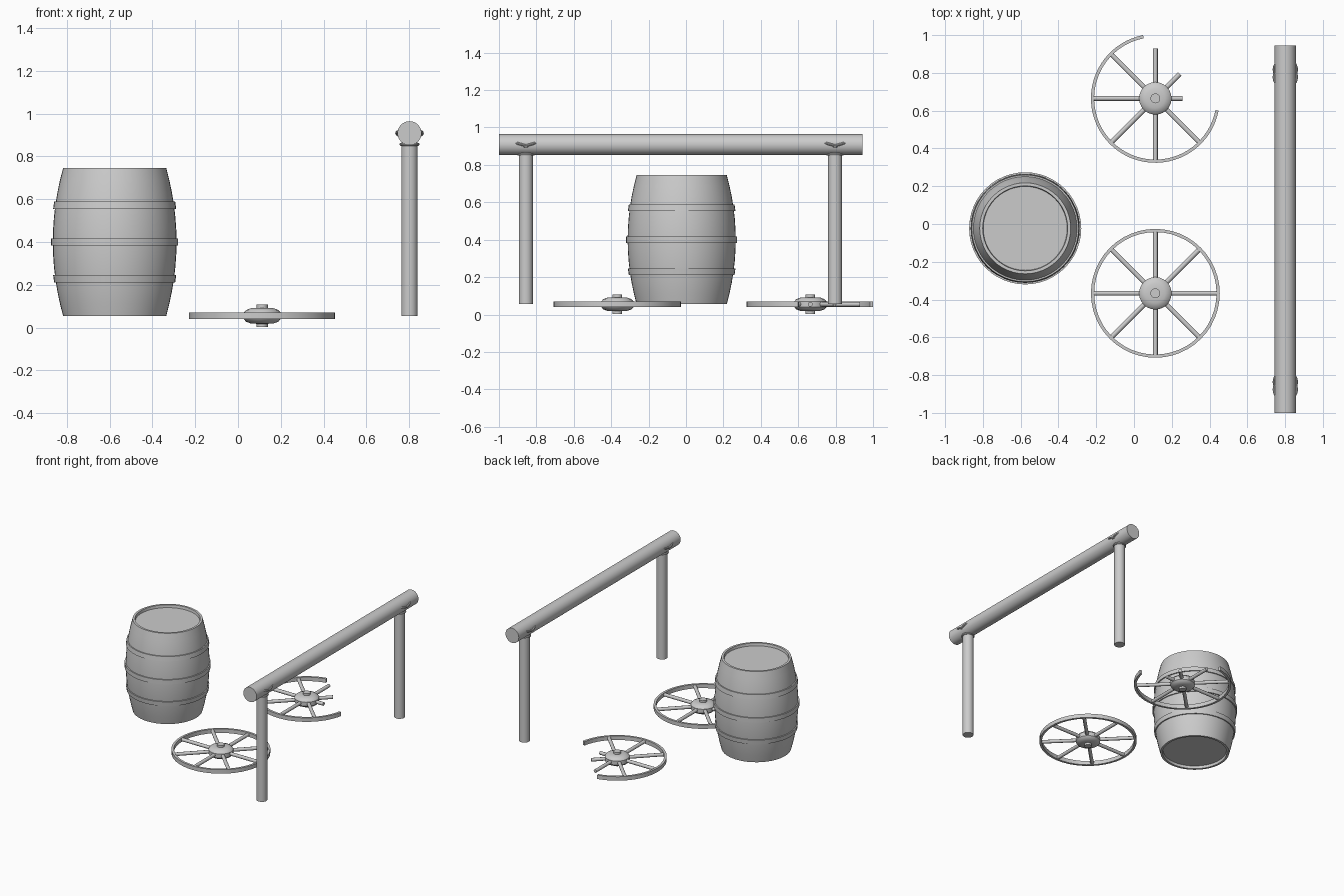
import bpy, bmesh
from math import sin, cos, pi, radians
from mathutils import Vector

if "Cube" in bpy.data.objects:
    bpy.data.objects.remove(bpy.data.objects["Cube"])


def finish(name, bm):
    bmesh.ops.recalc_face_normals(bm, faces=bm.faces)
    mesh = bpy.data.meshes.new(name)
    bm.to_mesh(mesh)
    bm.free()
    ob = bpy.data.objects.new(name, mesh)
    bpy.context.collection.objects.link(ob)
    bpy.context.view_layer.objects.active = ob
    for o in bpy.context.selected_objects:
        o.select_set(False)
    ob.select_set(True)
    bpy.ops.object.shade_smooth_by_angle(angle=radians(35))
    return ob


def lathe(name, profile, at, a0=0, a1=360, n=48, closed=False):
    """Turn an (r, z) profile about z; profile points with r = 0 become poles."""
    bm = bmesh.new()
    full = a1 - a0 == 360
    rows = []
    for i in range(n if full else n + 1):
        a = radians(a0 + (a1 - a0) * i / n)
        rows.append([bm.verts.new((at[0] + r * cos(a), at[1] + r * sin(a), at[2] + z))
                     for r, z in profile])
    m = len(profile)
    for i in range(n):
        p, q = rows[i], rows[(i + 1) % len(rows)]
        for j in range(m if closed else m - 1):
            k = (j + 1) % m
            bm.faces.new((p[j], q[j], q[k], p[k]))
    if not full:
        bm.faces.new(rows[0])
        bm.faces.new(rows[-1])
    bmesh.ops.remove_doubles(bm, verts=bm.verts, dist=1e-5)
    return finish(name, bm)


def rod(name, a, b, r, n=24):
    a, b = Vector(a), Vector(b)
    bm = bmesh.new()
    bmesh.ops.create_cone(bm, cap_ends=True, segments=n, radius1=r, radius2=r, depth=(b - a).length)
    bmesh.ops.rotate(bm, verts=bm.verts, matrix=(b - a).to_track_quat('Z', 'Y').to_matrix())
    bmesh.ops.translate(bm, verts=bm.verts, vec=(a + b) / 2)
    return finish(name, bm)


def rope(name, at, major, rot=(0, 0, 0), minor=0.007):
    circle = [(major + minor * cos(2 * pi * k / 8), minor * sin(2 * pi * k / 8)) for k in range(8)]
    ob = lathe(name, circle, (0, 0, 0), n=32, closed=True)
    ob.location, ob.rotation_euler = at, rot


# Barrel: bulged body with recessed lids, three hoops
BX, BY, BZ, H = -0.576, -0.023, 0.4, 0.345


def bulge(z):
    return 0.289 - 0.048 * (z / H) ** 2


wall = [(bulge(z), z) for z in [H * (k / 6 - 1) for k in range(13)]]
body = [(0, -H + 0.02), (0.222, -H + 0.02), (0.225, -H)] + wall + [(0.225, H), (0.222, H - 0.02), (0, H - 0.02)]
lathe("barrel_body", body, (BX, BY, BZ))
for name, z in (("lower", -0.172), ("middle", 0), ("upper", 0.171)):
    lo, hi = z - 0.017, z + 0.017
    lathe("barrel_hoop_" + name,
          [(bulge(lo) - 0.01, lo), (bulge(lo) + 0.008, lo), (bulge(hi) + 0.008, hi), (bulge(hi) - 0.01, hi)],
          (BX, BY, BZ), closed=True)


# Wheels: rim band, turned hub with axle stub, round spokes
def wheel(name, cx, cy, a0, a1, lengths):
    c = (cx, cy, 0.055)
    lathe(name + "_rim", [(0.324, -0.015), (0.341, -0.015), (0.341, 0.015), (0.324, 0.015)],
          c, a0, a1, n=48, closed=True)
    half = [(0.086, 0.015), (0.076, 0.027), (0.052, 0.036), (0.026, 0.037), (0.026, 0.052), (0, 0.052)]
    lathe(name + "_hub", [(r, -z) for r, z in reversed(half)] + half, c, n=24)
    for i in range(8):
        d = Vector((cos(i * pi / 4), sin(i * pi / 4), 0))
        rod(f"{name}_spoke_{i + 1}", Vector(c) + d * 0.06, Vector(c) + d * lengths.get(i, 0.33), 0.0128, 12)


wheel("whole_wheel", 0.113, -0.367, 0, 360, {})
wheel("broken_wheel", 0.113, 0.665, 101, 349, {0: 0.143, 1: 0.183, 2: 0.265})

# Hitching rail: beam, two posts, rope lashings
RX, RZ = 0.801, 0.908
rod("rail_beam", (RX, -1, RZ), (RX, 0.945, RZ), 0.056, 32)
for name, y in (("front", -0.856), ("back", 0.797)):
    rod(name + "_post", (RX, y, 0.055), (RX, y, 0.89), 0.038)
    for s in (-1, 1):
        rope(f"{name}_beam_rope_{'a' if s < 0 else 'b'}", (RX, y + s * 0.02, RZ), 0.06, (s * radians(16), 0, 0))
    rope(name + "_post_rope", (RX, y, 0.856), 0.04)
